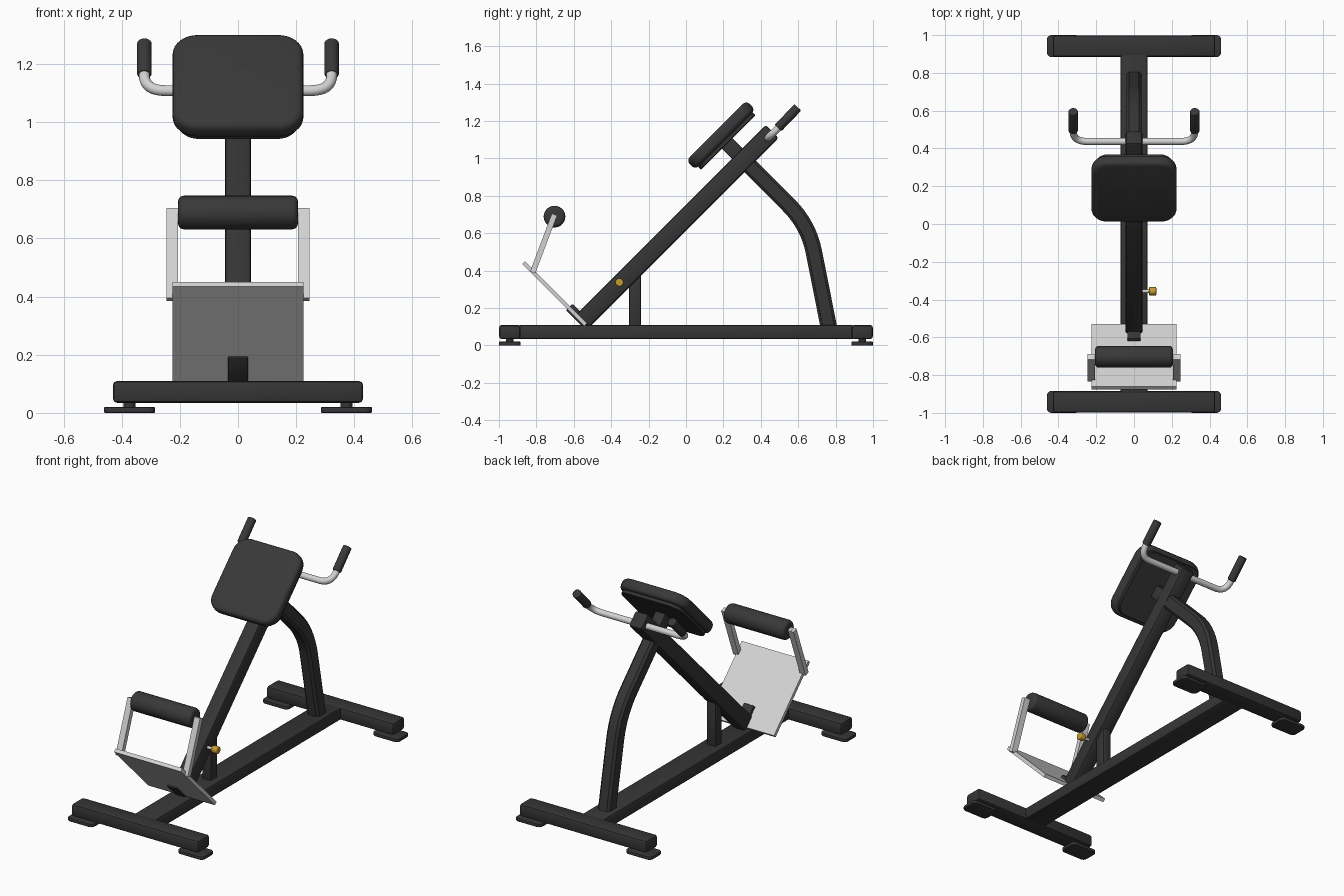
import bpy, bmesh, math
from mathutils import Vector, Matrix

if "Cube" in bpy.data.objects:
    bpy.data.objects.remove(bpy.data.objects["Cube"])

def mat(name, r, g, b):
    m = bpy.data.materials.new(name)
    m.diffuse_color = (r, g, b, 1)
    m.use_nodes = True
    m.node_tree.nodes["Principled BSDF"].inputs["Base Color"].default_value = m.diffuse_color
    return m

FRAME = mat("frame black", 0.036, 0.036, 0.037)
PAD = mat("pad black", 0.040, 0.040, 0.041)
STEEL = mat("light steel", 0.65, 0.65, 0.65)
BRASS = mat("brass yellow", 0.55, 0.33, 0.03)
S45 = math.radians(45)

def finish(ob, m, smooth=True):
    ob.data.materials.append(m)
    if smooth:
        bpy.ops.object.select_all(action='DESELECT')
        ob.select_set(True)
        bpy.context.view_layer.objects.active = ob
        bpy.ops.object.shade_smooth_by_angle(angle=math.radians(35))
    return ob

def link(name, bm):
    me = bpy.data.meshes.new(name)
    bm.to_mesh(me)
    bm.free()
    ob = bpy.data.objects.new(name, me)
    bpy.context.collection.objects.link(ob)
    return ob

def box(name, m, center, size, tilt=0.0, bevel=0.0, segs=2):
    """Box tilted about x, optionally with rounded edges."""
    bm = bmesh.new()
    bmesh.ops.create_cube(bm, size=1)
    bmesh.ops.scale(bm, vec=size, verts=bm.verts)
    if bevel:
        bmesh.ops.bevel(bm, geom=bm.edges[:], offset=bevel, segments=segs,
                        profile=0.5, affect='EDGES')
    ob = link(name, bm)
    ob.matrix_world = Matrix.Translation(center) @ Matrix.Rotation(tilt, 4, 'X')
    return finish(ob, m)

def slab(name, m, center, size, corner, tilt=0.0, edge=0.0, segs=3):
    """Flat plate with rounded outline corners and softened rims."""
    bm = bmesh.new()
    bmesh.ops.create_cube(bm, size=1)
    bmesh.ops.scale(bm, vec=size, verts=bm.verts)
    upright = [e for e in bm.edges
               if abs(e.verts[0].co.z - e.verts[1].co.z) > 1e-5]
    bmesh.ops.bevel(bm, geom=upright, offset=corner, segments=8, profile=0.5,
                    affect='EDGES')
    if edge:
        rims = [e for e in bm.edges
                if abs(e.verts[0].co.z - e.verts[1].co.z) < 1e-5]
        bmesh.ops.bevel(bm, geom=rims, offset=edge, segments=segs, profile=0.5,
                        affect='EDGES')
    ob = link(name, bm)
    ob.matrix_world = Matrix.Translation(center) @ Matrix.Rotation(tilt, 4, 'X')
    return finish(ob, m)

def rod(name, m, a, b, r, bevel=0.0, sides=24):
    """Cylinder from a to b with optional rounded ends."""
    a, b = Vector(a), Vector(b)
    bm = bmesh.new()
    bmesh.ops.create_cone(bm, cap_ends=True, segments=sides, radius1=r,
                          radius2=r, depth=(b - a).length)
    if bevel:
        rims = [e for e in bm.edges
                if abs(e.verts[0].co.z - e.verts[1].co.z) < 1e-5]
        bmesh.ops.bevel(bm, geom=rims, offset=bevel, segments=4, profile=0.5,
                        affect='EDGES')
    ob = link(name, bm)
    rot = (b - a).to_track_quat('Z', 'Y').to_matrix().to_4x4()
    ob.matrix_world = Matrix.Translation((a + b) / 2) @ rot
    return finish(ob, m)

def rounded_path(pts, radius, n=8):
    """Polyline with its inner corners replaced by smooth bends."""
    pts = [Vector(p) for p in pts]
    out = [pts[0]]
    for p, c, q in zip(pts, pts[1:], pts[2:]):
        a = c + (p - c).normalized() * radius
        b = c + (q - c).normalized() * radius
        for i in range(n + 1):
            t = i / n
            out.append(a * (1 - t) ** 2 + c * 2 * t * (1 - t) + b * t * t)
    return out + [pts[-1]]

def tube(name, m, path, r):
    cu = bpy.data.curves.new(name, 'CURVE')
    cu.dimensions = '3D'
    cu.bevel_depth = r
    cu.bevel_resolution = 4
    cu.use_fill_caps = True
    sp = cu.splines.new('POLY')
    sp.points.add(len(path) - 1)
    for pt, co in zip(sp.points, path):
        pt.co = (*co, 1)
    ob = bpy.data.objects.new(name, cu)
    bpy.context.collection.objects.link(ob)
    bpy.ops.object.select_all(action='DESELECT')
    ob.select_set(True)
    bpy.context.view_layer.objects.active = ob
    bpy.ops.object.convert(target='MESH')
    return finish(bpy.context.view_layer.objects.active, m)

# Base: long rail, two crossbars and their feet
box("base_rail", FRAME, (0, 0, 0.072), (0.145, 1.8, 0.075), bevel=0.012)
for end, s in (("front", -1), ("rear", 1)):
    box(end + "_crossbar", FRAME, (0, s * 0.942, 0.072), (0.86, 0.114, 0.075),
        bevel=0.014)
    for side, k in (("left", -1), ("right", 1)):
        slab(f"{end}_{side}_foot", FRAME, (k * 0.373, s * 0.942, 0.01),
             (0.176, 0.116, 0.02), 0.025, edge=0.004, segs=2)
        rod(f"{end}_{side}_foot_stem", FRAME, (k * 0.373, s * 0.942, 0.01),
            (k * 0.373, s * 0.942, 0.05), 0.02)

# Main sloping beam and short support post
box("main_beam", FRAME, (0, -0.045, 0.639), (0.09, 1.43, 0.098), S45, 0.014)
box("support_post", FRAME, (0, -0.273, 0.235), (0.06, 0.064, 0.29), bevel=0.008)

# Bent rear leg: a rectangular section swept along a path
spine = rounded_path([(0, 0.30, 1.0), (0, 0.655, 0.645), (0, 0.765, 0.09)], 0.15)
bm = bmesh.new()
rings = []
for i, p in enumerate(spine):
    d = (spine[min(i + 1, len(spine) - 1)] - spine[max(i - 1, 0)]).normalized()
    side = Vector((0, -d.z, d.y))
    w, t, c = 0.04, 0.044, 0.014
    section = [(w, t - c), (w - c, t), (c - w, t), (-w, t - c),
               (-w, c - t), (c - w, -t), (w - c, -t), (w, c - t)]
    rings.append([bm.verts.new(p + Vector((x, 0, 0)) + side * h)
                  for x, h in section])
for a, b in zip(rings, rings[1:]):
    for j in range(8):
        bm.faces.new((a[j], a[(j + 1) % 8], b[(j + 1) % 8], b[j]))
bm.faces.new(rings[0])
bm.faces.new(rings[-1])
bmesh.ops.recalc_face_normals(bm, faces=bm.faces)
finish(link("rear_leg", bm), FRAME)

# Chest pad, its backing board and mounting bracket
n = Vector((0, -math.sin(S45), math.cos(S45)))
pad = Vector((0, 0.194, 1.117))
slab("chest_pad", PAD, pad + n * 0.011, (0.45, 0.453, 0.068), 0.085, S45, 0.024, 4)
slab("pad_board", FRAME, pad - n * 0.033, (0.41, 0.413, 0.024), 0.07, S45, 0.004, 1)
box("pad_bracket", FRAME, pad - n * 0.085 - Vector((0, 0.005, 0.005)),
    (0.07, 0.08, 0.11), S45, 0.008)

# Handlebar with grips
ends = [Vector((k * 0.322, 0.55, 1.22)) for k in (-1, 1)]
tube("handlebar", STEEL, rounded_path(
    [ends[0], (-0.322, 0.437, 1.108), (0.322, 0.437, 1.108), ends[1]], 0.075), 0.019)
for side, k in (("left", -1), ("right", 1)):
    rod(side + "_grip", PAD, (k * 0.322, 0.492, 1.163), (k * 0.322, 0.598, 1.273),
        0.025, 0.006)

# Foot plate and the bracket holding it to the beam
box("foot_plate", STEEL, (0, -0.702, 0.277), (0.45, 0.469, 0.022), -S45)
box("foot_plate_bracket", FRAME, (0, -0.573, 0.154), (0.07, 0.145, 0.049), -S45, 0.006)

# Ankle roller on two arms
low, high = Vector((0, -0.82, 0.39)), Vector((0, -0.703, 0.70))
lean = -math.atan2(high.y - low.y, high.z - low.z)
for side, k in (("left", -1), ("right", 1)):
    box(side + "_roller_arm", STEEL, (low + high) / 2 + Vector((k * 0.226, 0, 0)),
        (0.038, 0.03, (high - low).length), lean)
rod("roller_axle", STEEL, (-0.225, -0.703, 0.69), (0.225, -0.703, 0.69), 0.012)
rod("ankle_roller", PAD, (-0.206, -0.703, 0.689), (0.206, -0.703, 0.689),
    0.058, 0.02, 32)

# Adjustment pin with a brass knob
rod("pin_stem", STEEL, (0.03, -0.356, 0.337), (0.085, -0.356, 0.337), 0.009)
rod("pin_knob", BRASS, (0.08, -0.356, 0.337), (0.118, -0.356, 0.337), 0.022, 0.005, 16)
